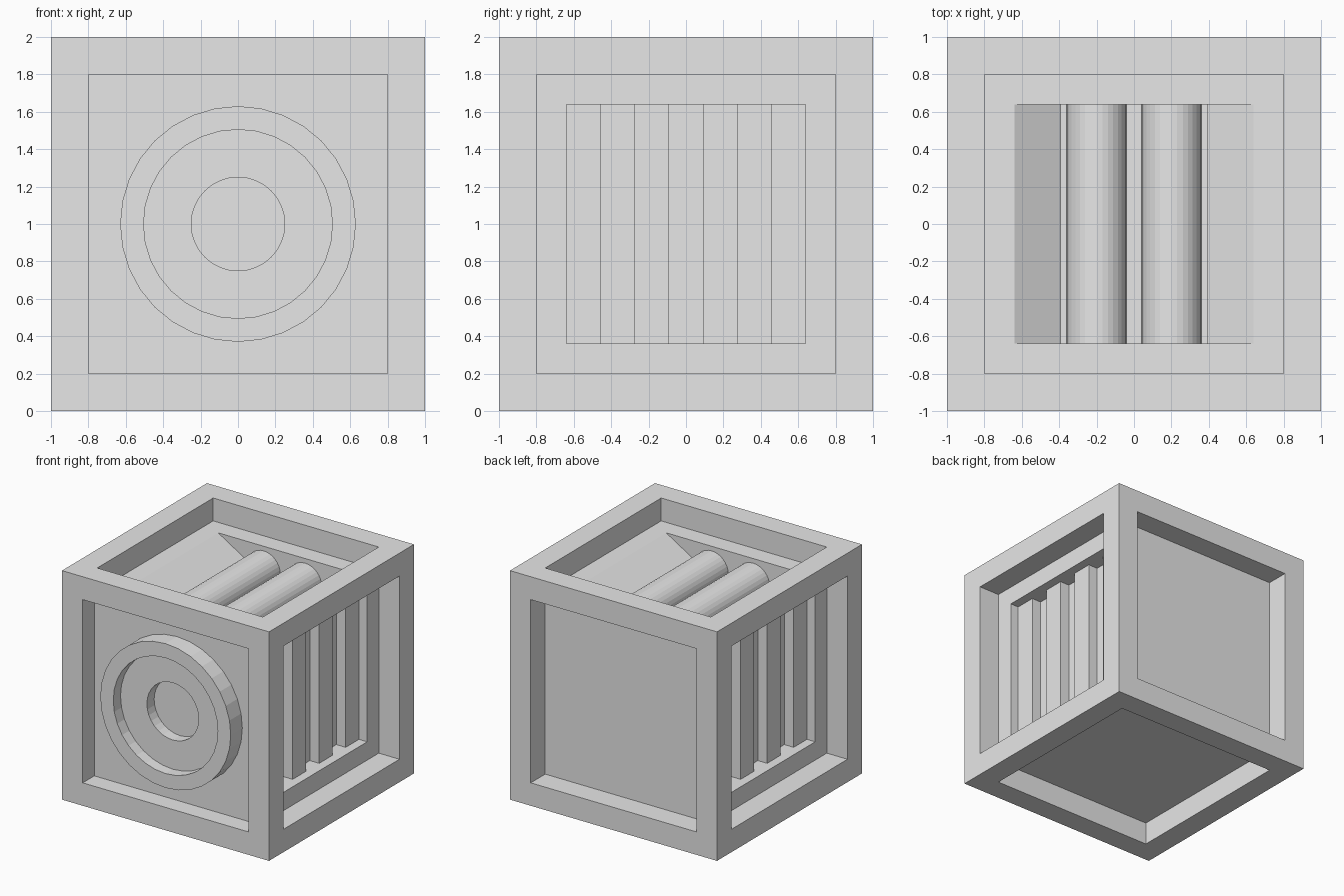
import bpy, bmesh, math
from mathutils import Vector, Matrix

if "Cube" in bpy.data.objects:
    bpy.data.objects.remove(bpy.data.objects["Cube"], do_unlink=True)

GREY = (0.8, 0.8, 0.8, 1.0)
grey = bpy.data.materials.new("plain_grey")
grey.use_nodes = True
grey.diffuse_color = GREY
grey.node_tree.nodes["Principled BSDF"].inputs["Base Color"].default_value = GREY

SEGMENTS = 32
POCKET = 0.64          # half width of the openings in the panels
PANEL = 0.8            # distance of the recessed panels from the centre


def make_object(name, bm):
    bmesh.ops.recalc_face_normals(bm, faces=bm.faces)
    mesh = bpy.data.meshes.new(name)
    bm.to_mesh(mesh)
    bm.free()
    mesh.materials.append(grey)
    obj = bpy.data.objects.new(name, mesh)
    bpy.context.collection.objects.link(obj)
    return obj


def box(name, low, high):
    low, high = Vector(low), Vector(high)
    bm = bmesh.new()
    place = Matrix.Translation((low + high) / 2) @ Matrix.Diagonal((*(high - low), 1))
    bmesh.ops.create_cube(bm, size=1, matrix=place)
    return make_object(name, bm)


def rod(name, radius, length, centre):
    """Cylinder lying along y."""
    bm = bmesh.new()
    place = Matrix.Translation(centre) @ Matrix.Rotation(math.pi / 2, 4, "X")
    bmesh.ops.create_cone(bm, cap_ends=True, segments=SEGMENTS, radius1=radius,
                          radius2=radius, depth=length, matrix=place)
    return make_object(name, bm)


def inset(bm, face, border):
    bmesh.ops.inset_individual(bm, faces=[face], thickness=border, use_even_offset=True)
    return face


def push(bm, face, depth, scale_x=1):
    """Sink a face into the body, optionally narrowing it."""
    offset = face.normal * -depth
    new = bmesh.ops.extrude_discrete_faces(bm, faces=[face])["faces"][0]
    for v in new.verts:
        v.co += offset
        v.co.x *= scale_x
    new.normal_update()
    return new


# Crate body: framed cube with a recessed panel on every side
bm = bmesh.new()
bmesh.ops.create_cube(bm, size=2, matrix=Matrix.Translation((0, 0, 1)))
bm.normal_update()
for face in list(bm.faces):
    n = face.normal.copy()
    is_front, is_top, is_side = n.y < -0.5, n.z > 0.5, abs(n.x) > 0.5
    panel = push(bm, inset(bm, face, 0.2), 0.16 if is_front else 0.2)
    if is_side:
        push(bm, inset(bm, panel, PANEL - POCKET), 0.17)
    elif is_top:
        # Trough with sloping sides and a flat floor
        slope = push(bm, inset(bm, panel, PANEL - POCKET), 0.15, 0.39 / POCKET)
        push(bm, slope, 0.05)
body = make_object("crate_body", bm)

# Opening behind the front dial
cutter = rod("dial_cutter", 0.3, 0.3, (0, -0.9, 1))
cutter.hide_render = True
cut = body.modifiers.new("dial_opening", "BOOLEAN")
cut.operation = "DIFFERENCE"
cut.solver = "EXACT"
cut.object = cutter
bpy.context.view_layer.objects.active = body
bpy.ops.object.modifier_apply(modifier=cut.name)
bpy.data.objects.remove(cutter, do_unlink=True)

# Front dial: stepped round ring with a hollow centre, as (radius, y)
profile = [(0, -0.8), (0.25, -0.8), (0.25, -0.9), (0.505, -0.9), (0.505, -1),
           (0.63, -1), (0.63, -0.78), (0, -0.78)]
bm = bmesh.new()
verts = [bm.verts.new((r, y, 1)) for r, y in profile]
edges = [bm.edges.new(pair) for pair in zip(verts, verts[1:])]
bmesh.ops.spin(bm, geom=verts + edges, cent=(0, 0, 1), axis=(0, 1, 0),
               angle=2 * math.pi, steps=SEGMENTS, use_merge=True)
bmesh.ops.remove_doubles(bm, verts=bm.verts, dist=0.0001)
make_object("front_dial", bm)

# Upright slats in both side openings
STEP = 2 * POCKET / 7
for side, sign in (("left", 1), ("right", -1)):
    for i in range(4):
        y = -POCKET + 2 * i * STEP
        xs = sorted((sign * 0.62, sign * 0.72))
        box(f"{side}_slat_{i + 1}", (xs[0], y, 1 - POCKET),
            (xs[1], y + STEP, 1 + POCKET))

# Two rollers lying in the top trough
for side, sign in (("left", 1), ("right", -1)):
    rod(f"{side}_roller", 0.16, 2 * POCKET, (sign * 0.2, 0, 1.6))
